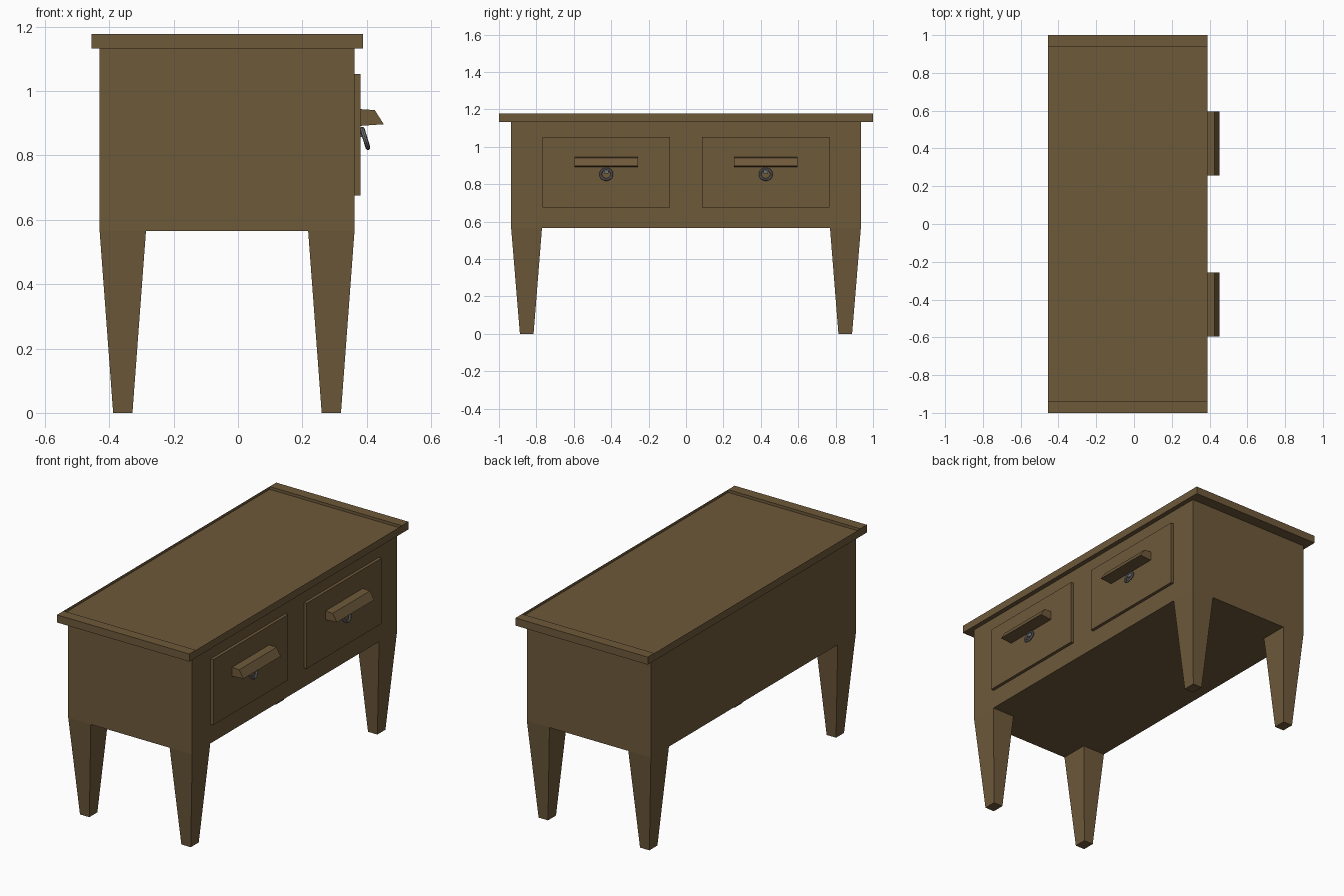
import bpy, bmesh, math

if "Cube" in bpy.data.objects:
    bpy.data.objects.remove(bpy.data.objects["Cube"])

def material(name, color):
    m = bpy.data.materials.new(name)
    m.diffuse_color = color
    m.use_nodes = True
    m.node_tree.nodes["Principled BSDF"].inputs["Base Color"].default_value = m.diffuse_color
    return m

wood = material("brown_wood", (0.155, 0.1, 0.042, 1))
metal = material("dark_metal", (0.17, 0.17, 0.18, 1))

def finish(name, bm, mat):
    bmesh.ops.recalc_face_normals(bm, faces=bm.faces)
    me = bpy.data.meshes.new(name)
    bm.to_mesh(me)
    bm.free()
    me.materials.append(mat)
    ob = bpy.data.objects.new(name, me)
    bpy.context.collection.objects.link(ob)
    return ob

def loft(bm, low, high):
    """Solid between two matching loops of points."""
    a = [bm.verts.new(p) for p in low]
    b = [bm.verts.new(p) for p in high]
    bm.faces.new(a)
    top = bm.faces.new(b)
    for i in range(len(a)):
        j = (i + 1) % len(a)
        bm.faces.new((a[i], a[j], b[j], b[i]))
    return top

def rect(x0, x1, y0, y1, z):
    return [(x0, y0, z), (x1, y0, z), (x1, y1, z), (x0, y1, z)]

def box(name, x0, x1, y0, y1, z0, z1, mat=wood):
    bm = bmesh.new()
    loft(bm, rect(x0, x1, y0, y1, z0), rect(x0, x1, y0, y1, z1))
    return finish(name, bm, mat)

# Cabinet body
LEG_TOP, BODY_TOP = 0.565, 1.133
box("cabinet_body", -0.43, 0.362, -0.935, 0.935, LEG_TOP, BODY_TOP)

# Table top with a shallow recess inside a raised rim
bm = bmesh.new()
top = loft(bm, rect(-0.456, 0.389, -1, 1, BODY_TOP), rect(-0.456, 0.389, -1, 1, 1.177))
bmesh.ops.inset_region(bm, faces=[top], thickness=0.026)
for v in top.verts:
    v.co.y *= 0.94 / abs(v.co.y)
inner = bmesh.ops.extrude_discrete_faces(bm, faces=[top])["faces"][0]
for v in inner.verts:
    v.co.z -= 0.016
finish("table_top", bm, wood)

# Four tapered legs
for x0, x1, xn in ((-0.43, -0.286, "left"), (0.218, 0.362, "right")):
    for s, yn in ((-1, "front"), (1, "back")):
        bm = bmesh.new()
        loft(bm, rect(x0 + 0.042, x1 - 0.042, s * 0.815, s * 0.888, 0),
             rect(x0, x1, s * 0.77, s * 0.935, LEG_TOP))
        finish(f"{yn}_{xn}_leg", bm, wood)

# Two drawers, each with a wedge handle and a hanging ring
profile = [(0.38, 0.944), (0.425, 0.941), (0.453, 0.897), (0.38, 0.892)]
for s, yn in ((-1, "front"), (1, "back")):
    yc = s * 0.4265
    box(f"{yn}_drawer_panel", 0.362, 0.38, yc - 0.342, yc + 0.342, 0.675, 1.053)
    bm = bmesh.new()
    loft(bm, [(x, yc - 0.17, z) for x, z in profile],
         [(x, yc + 0.17, z) for x, z in profile])
    finish(f"{yn}_drawer_handle", bm, wood)
    box(f"{yn}_ring_mount", 0.38, 0.391, yc - 0.013, yc + 0.013, 0.858, 0.887, metal)
    bpy.ops.mesh.primitive_torus_add(
        major_radius=0.03, minor_radius=0.0075, major_segments=20, minor_segments=8,
        location=(0.395, yc, 0.853), rotation=(0, math.radians(73), 0))
    ring = bpy.context.object
    ring.name = f"{yn}_pull_ring"
    ring.data.materials.append(metal)
    bpy.ops.object.shade_smooth_by_angle()
